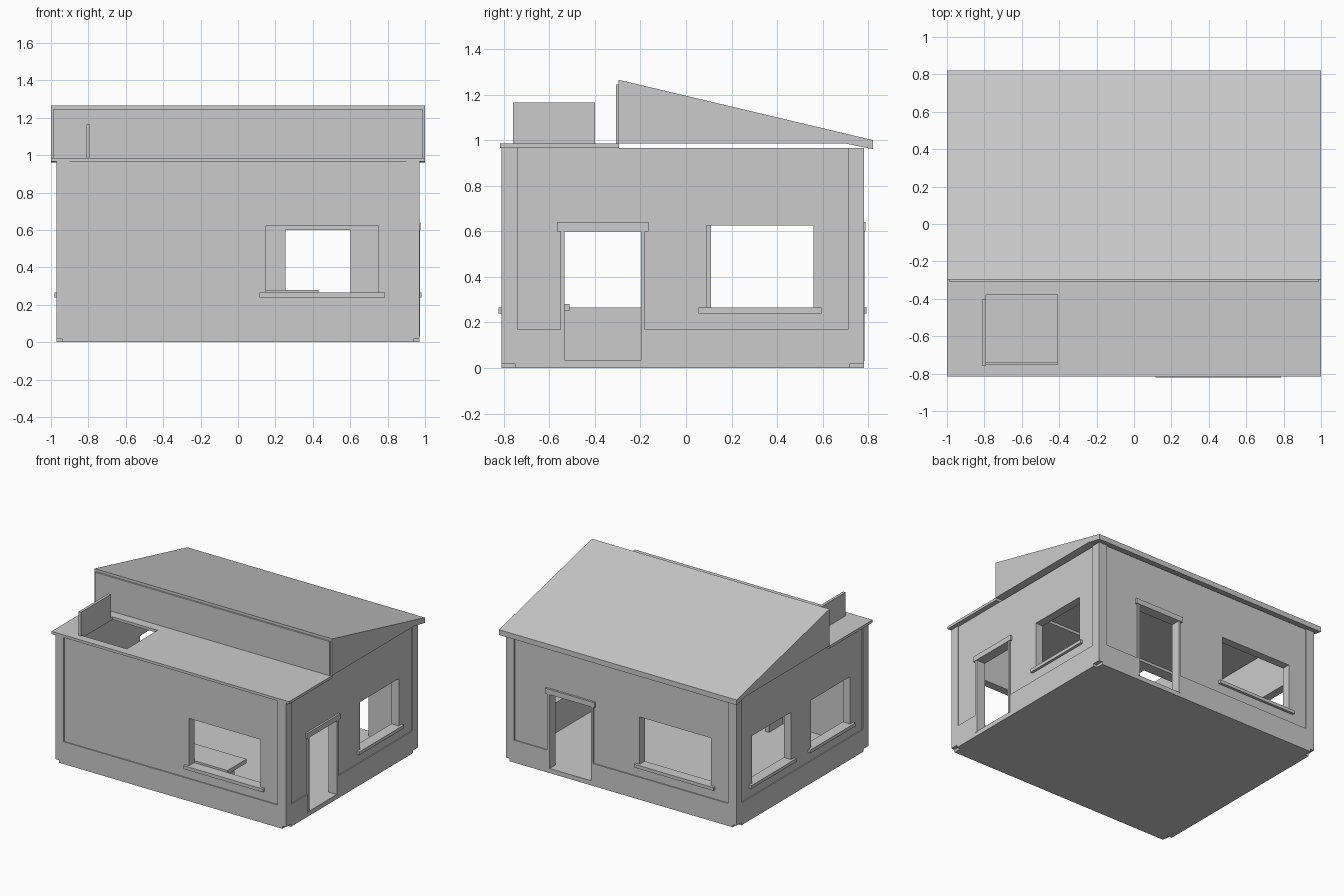
import bpy
import bmesh

cube = bpy.data.objects.get("Cube")
if cube:
    bpy.data.objects.remove(cube)

grey = bpy.data.materials.new("plain_grey")
grey.use_nodes = True
grey.diffuse_color = (0.6, 0.6, 0.6, 1)
grey.node_tree.nodes["Principled BSDF"].inputs["Base Color"].default_value = (0.6, 0.6, 0.6, 1)


def prism(name, profile, x0, x1):
    """Extrude a (y, z) profile from x0 to x1."""
    bm = bmesh.new()
    face = bm.faces.new([bm.verts.new((x0, y, z)) for y, z in profile])
    moved = bmesh.ops.extrude_face_region(bm, geom=[face])["geom"]
    verts = [v for v in moved if isinstance(v, bmesh.types.BMVert)]
    bmesh.ops.translate(bm, verts=verts, vec=(x1 - x0, 0, 0))
    bmesh.ops.recalc_face_normals(bm, faces=bm.faces)
    mesh = bpy.data.meshes.new(name)
    bm.to_mesh(mesh)
    bm.free()
    mesh.materials.append(grey)
    ob = bpy.data.objects.new(name, mesh)
    bpy.context.scene.collection.objects.link(ob)
    return ob


def box(name, x, y, z):
    return prism(name, [(y[0], z[0]), (y[1], z[0]), (y[1], z[1]), (y[0], z[1])], *x)


def side_box(name, side, u, d, z):
    """Box on a wall: u runs along the wall, d is the distance out from the outer face."""
    if side in ("front", "back"):
        face, s = (FRONT, -1) if side == "front" else (BACK, 1)
        return box(name, u, sorted(face + s * v for v in d), z)
    s = 1 if side == "left" else -1
    return box(name, sorted(s * (HALF + v) for v in d), u, z)


def cut(ob, cutters):
    for c in cutters:
        mod = ob.modifiers.new("cut", "BOOLEAN")
        mod.operation = "DIFFERENCE"
        mod.solver = "EXACT"
        mod.object = c
    graph = bpy.context.evaluated_depsgraph_get()
    ob_mesh = bpy.data.meshes.new_from_object(ob.evaluated_get(graph))
    ob.modifiers.clear()
    ob.data = ob_mesh


HALF, FRONT, BACK = 0.97, -0.81, 0.78
WALL, INSET, TOP = 0.07, 0.008, 0.965
FLOOR, SILL, HEAD, DOOR_TOP = 0.035, 0.265, 0.625, 0.60

windows = [("front", 0.15, 0.75), ("back", -0.75, -0.15), ("left", 0.09, 0.56),
           ("right", 0.11, 0.58), ("right", -0.60, -0.13)]
doors = [("left", -0.55, -0.18), ("back", 0.235, 0.62)]

# Openings and room used as cutters
cutters = [box("room_cutter", (-HALF + WALL, HALF - WALL), (FRONT + WALL, BACK - WALL), (FLOOR, 1.2))]
through = (-WALL - 0.03, 0.05)
for side, a, b in windows:
    cutters.append(side_box("window_cutter", side, (a, b), through, (SILL - 0.01, HEAD)))
for side, a, b in doors:
    cutters.append(side_box("door_cutter", side, (a, b), through, (FLOOR, DOOR_TOP + 0.01)))
notches = [box("notch_cutter", x, y, (-0.1, 0.02))
           for x in ((-1.1, -0.94), (0.94, 1.1)) for y in ((-1, FRONT + 0.06), (BACK - 0.06, 1))]

# Plinth with floor, and the slightly recessed walls above it
plinth = box("plinth", (-HALF, HALF), (FRONT, BACK), (0, 0.17))
cut(plinth, cutters + notches)
walls = box("walls", (-HALF + INSET, HALF - INSET), (FRONT + INSET, BACK - INSET), (0.025, TOP))
cut(walls, cutters)
for c in cutters + notches:
    bpy.data.objects.remove(c)

# Corner pilasters
for sx in (-1, 1):
    for y in ((FRONT, FRONT + WALL), (BACK - WALL, BACK)):
        box("corner_pilaster", sorted((sx * HALF, sx * (HALF - WALL))), y, (0.17, TOP))

# Window sills
for side, a, b in windows:
    side_box("window_sill", side, (a - 0.035, b + 0.035), (-0.02, 0.012), (SILL - 0.025, SILL))
    side_box("inner_sill", side, (a, b), (-WALL, -0.02), (SILL - 0.025, SILL))

# Door frames
for side, a, b in doors:
    for u in ((a, a + 0.018), (b - 0.018, b)):
        side_box("door_jamb", side, u, (-WALL, 0.003), (0.03, DOOR_TOP))
    side_box("door_header", side, (a - 0.015, b + 0.015), (-WALL, 0.007), (DOOR_TOP, DOOR_TOP + 0.04))

# Counter inside the front window
box("counter_top", (-0.35, 0.43), (FRONT + WALL, -0.51), (0.25, 0.28))
for x in (-0.3, 0.34):
    box("counter_leg", (x, x + 0.03), (FRONT + WALL, -0.57), (FLOOR, 0.25))

# Flat front roof with an open hatch
flat_roof = box("flat_roof", (-1, 1), (-0.815, -0.295), (TOP, 0.985))
hole = box("hatch_cutter", (-0.79, -0.41), (-0.75, -0.38), (0.9, 1.1))
cut(flat_roof, [hole])
bpy.data.objects.remove(hole)
box("hatch_lid", (-0.81, -0.79), (-0.76, -0.40), (0.985, 1.165))

# Sloping rear roof and its front fascia
prism("sloping_roof", [(-0.297, 0.985), (0.70, 0.985), (0.82, 0.96), (0.82, 1.0), (-0.297, 1.265)], -1, 1)
box("roof_fascia", (-0.988, 0.988), (-0.308, -0.297), (0.985, 1.245))
